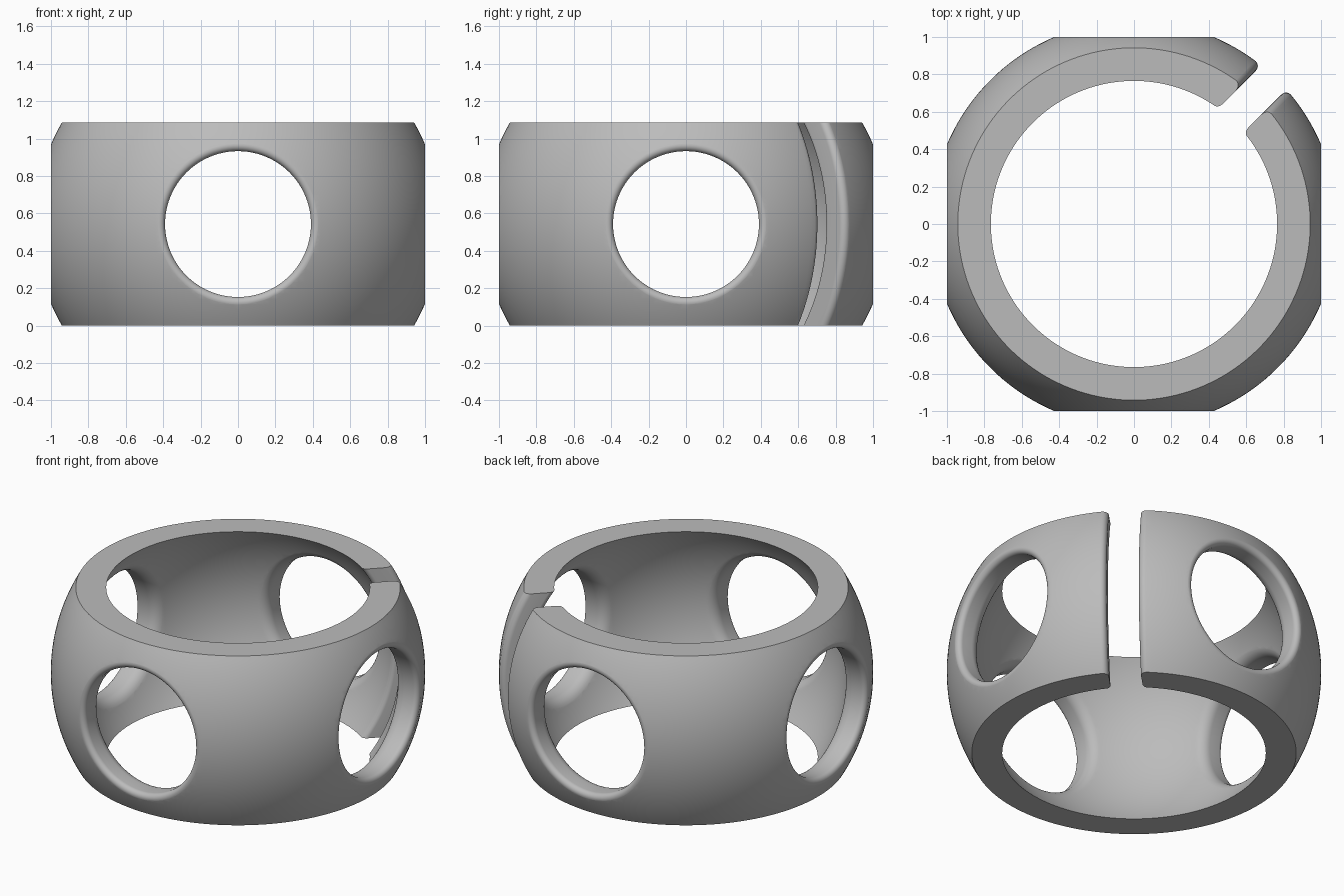
import bpy, bmesh, math
from mathutils import Matrix, Vector

R_OUT, R_IN, HALF_H = 1.087, 0.938, 0.5425
HOLE_R = 0.39
SLOT_POS, SLOT_NEG = 0.068, 0.119      # slot wall distances either side of the diagonal
EASE = math.radians(7)                 # fillets stop just short of tangency

if "Cube" in bpy.data.objects:
    bpy.data.objects.remove(bpy.data.objects["Cube"], do_unlink=True)

steel = bpy.data.materials.new("plain_grey")
steel.use_nodes = True
grey = (0.5, 0.5, 0.5, 1)
steel.diffuse_color = grey
steel.node_tree.nodes["Principled BSDF"].inputs["Base Color"].default_value = grey


def lathe(name, profile, matrix, segs, start=0.0, sweep=math.tau):
    """Revolve a closed (radius, height) profile about local z."""
    full = sweep >= math.tau
    bm = bmesh.new()
    rings = []
    for i in range(segs if full else segs + 1):
        a = start + sweep * i / segs
        rings.append([bm.verts.new((r * math.cos(a), r * math.sin(a), h)) for r, h in profile])
    n = len(profile)
    for i in range(segs):
        p, q = rings[i], rings[(i + 1) % len(rings)]
        for j in range(n):
            k = (j + 1) % n
            if profile[j][0] or profile[k][0]:
                bm.faces.new((p[j], p[k], q[k], q[j]))
    if not full:
        bm.faces.new(rings[0])
        bm.faces.new(rings[-1])
    bmesh.ops.remove_doubles(bm, verts=bm.verts, dist=1e-6)
    bmesh.ops.recalc_face_normals(bm, faces=bm.faces)
    mesh = bpy.data.meshes.new(name)
    bm.to_mesh(mesh)
    bm.free()
    mesh.transform(Matrix.Translation((0, 0, HALF_H)) @ matrix)
    mesh.materials.append(steel)
    ob = bpy.data.objects.new(name, mesh)
    bpy.context.scene.collection.objects.link(ob)
    return ob


def wall_profile(wall, f_in, f_out, low, high, steps=8):
    """Cutter wall through the shell, flared to round its inner and outer edges."""
    def arc(f, centre_dist, sign):
        cx = wall + f
        cy = math.sqrt(centre_dist ** 2 - cx ** 2)
        end = math.atan2(cy, cx) + EASE if sign > 0 else math.pi + math.atan2(cy, cx) - EASE
        pts = []
        for i in range(steps + 1):
            t = math.pi + (end - math.pi) * i / steps
            pts.append((cx + f * math.cos(t), cy + f * math.sin(t)))
        x, y = pts[-1]
        pts.append((x + 0.06 * sign * math.sin(end), y - 0.06 * sign * math.cos(end)))
        return pts
    inner = arc(f_in, R_IN + f_in, -1)[::-1]
    outer = arc(f_out, R_OUT - f_out, 1)
    return [(inner[0][0], low)] + inner + outer + [(outer[-1][0], high)]


# Spherical band with flat top and bottom
def sphere_arc(radius, steps=36):
    top = math.asin(HALF_H / radius)
    return [(radius * math.cos(t), radius * math.sin(t))
            for t in (top * (2 * i / steps - 1) for i in range(steps + 1))]


band = lathe("spherical_ring", sphere_arc(R_OUT) + sphere_arc(R_IN)[::-1], Matrix(), 180)

# Four round side holes
cutters = []
hole = [(0, 0.6)] + wall_profile(HOLE_R, 0.08, 0.03, 0.6, 1.3) + [(0, 1.3)]
for k in range(4):
    turn = Matrix.Rotation(k * math.pi / 2, 4, "Z") @ Matrix.Rotation(math.pi / 2, 4, "Y")
    cutters.append(lathe("hole_cutter", hole, turn, 96))

# Diagonal slot splitting the ring
side_a = [(r, s) for s, r in wall_profile(SLOT_POS, 0.03, 0.035, 0.8, 1.3)]
side_b = [(r, -s) for s, r in wall_profile(SLOT_NEG, 0.03, 0.035, 0.8, 1.3)]
along = Vector((1, 1, 0)).normalized()
across = Vector((1, -1, 0)).normalized()
frame = Matrix((along, across.cross(along), across)).transposed().to_4x4()
cutters.append(lathe("slot_cutter", side_a + side_b[::-1], frame, 60,
                     math.radians(-55), math.radians(110)))

# Cut, then shade smooth with crisp rims
bpy.context.view_layer.objects.active = band
for cutter in cutters:
    cutter.hide_render = True
    mod = band.modifiers.new("cut", "BOOLEAN")
    mod.operation, mod.solver, mod.object = "DIFFERENCE", "EXACT", cutter
    bpy.ops.object.modifier_apply(modifier=mod.name)
    bpy.data.objects.remove(cutter, do_unlink=True)

bpy.ops.object.select_all(action="DESELECT")
band.select_set(True)
bpy.ops.object.shade_smooth_by_angle(angle=math.radians(30))
